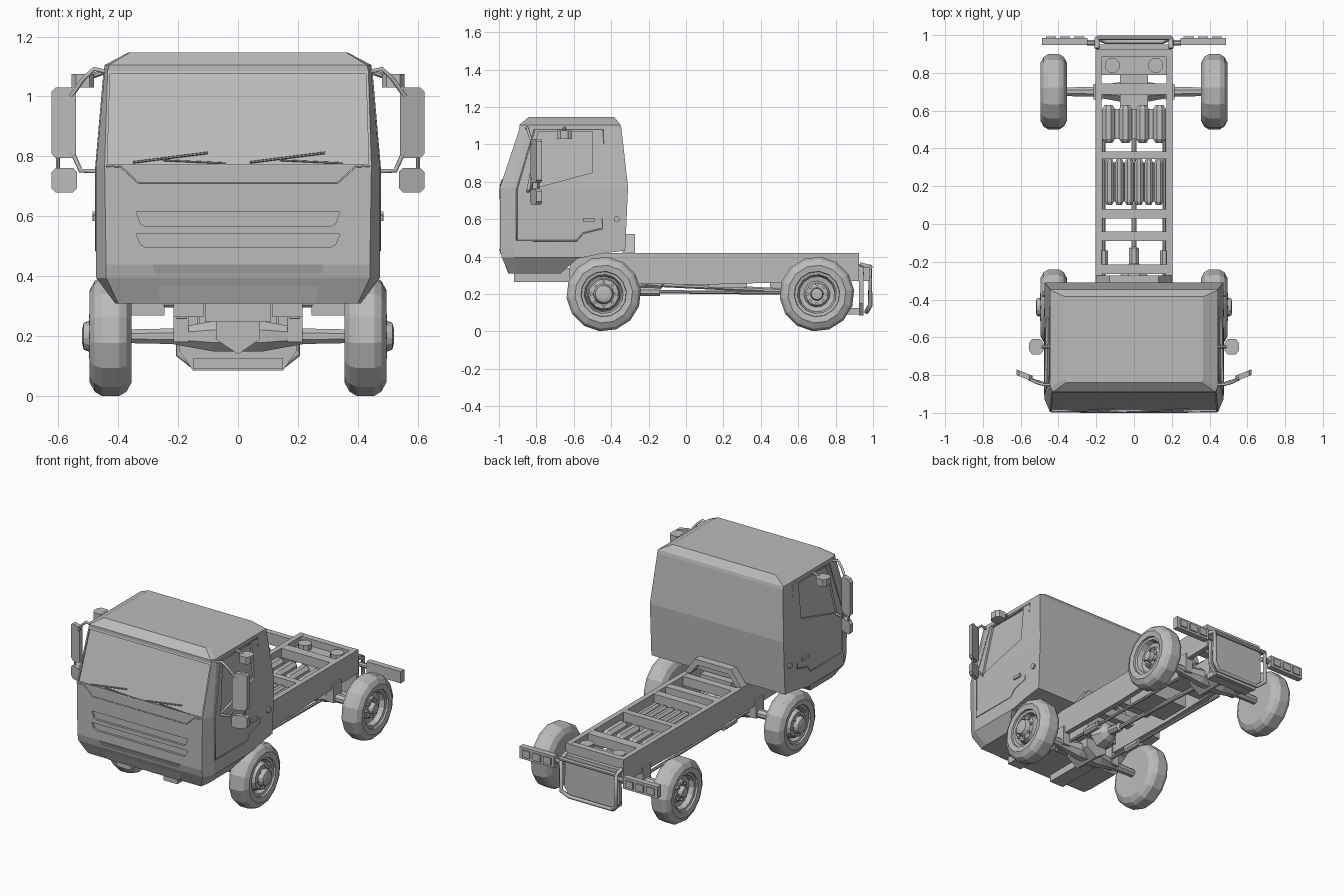
import bpy, bmesh
from math import sin, cos, pi
from mathutils import Vector

if "Cube" in bpy.data.objects:
    bpy.data.objects.remove(bpy.data.objects["Cube"])

grey = bpy.data.materials.new("plain_grey")
grey.use_nodes = True
grey.diffuse_color = (0.5, 0.5, 0.5, 1)
grey.node_tree.nodes["Principled BSDF"].inputs["Base Color"].default_value = (0.5, 0.5, 0.5, 1)
SIDES = ((1, "left_"), (-1, "right_"))


def add(name, mesh):
    mesh.name = name
    mesh.materials.clear()
    mesh.materials.append(grey)
    ob = bpy.data.objects.new(name, mesh)
    bpy.context.collection.objects.link(ob)
    return ob


def loft(name, rings):
    """Closed solid through rings of equal point count."""
    bm = bmesh.new()
    vs = [[bm.verts.new(p) for p in ring] for ring in rings]
    n = len(vs[0])
    for a, b in zip(vs, vs[1:]):
        for i in range(n):
            bm.faces.new((a[i], a[(i + 1) % n], b[(i + 1) % n], b[i]))
    bm.faces.new(vs[0])
    bm.faces.new(vs[-1])
    bmesh.ops.recalc_face_normals(bm, faces=bm.faces)
    me = bpy.data.meshes.new(name)
    bm.to_mesh(me)
    bm.free()
    return add(name, me)


def prism(name, pts, place, d0, d1):
    return loft(name, [[place(u, v, d) for u, v in pts] for d in (d0, d1)])


def box(name, x0, x1, y0, y1, z0, z1):
    pts = ((x0, y0), (x1, y0), (x1, y1), (x0, y1))
    return prism(name, pts, lambda x, y, z: (x, y, z), z0, z1)


def lathe(name, centre, axis, profile, n=12):
    """Turn (offset, radius) pairs about an axis."""
    axis = Vector(axis).normalized()
    u = axis.orthogonal().normalized()
    v = axis.cross(u)
    c = Vector(centre)
    return loft(name, [[c + axis * t + (u * cos(a) + v * sin(a)) * r
                        for a in (2 * pi * (i + 0.5) / n for i in range(n))]
                       for t, r in profile])


def rod(name, a, b, r, n=8):
    d = Vector(b) - Vector(a)
    return lathe(name, a, d, [(0, r), (d.length, r)], n)


def tube(name, pts, r, closed=False):
    cu = bpy.data.curves.new(name, "CURVE")
    cu.dimensions = "3D"
    cu.bevel_depth = r
    cu.bevel_resolution = 1
    cu.use_fill_caps = True
    sp = cu.splines.new("POLY")
    sp.points.add(len(pts) - 1)
    for p, q in zip(sp.points, pts):
        p.co = (*q, 1)
    sp.use_cyclic_u = closed
    tmp = bpy.data.objects.new(name + "_path", cu)
    bpy.context.collection.objects.link(tmp)
    bpy.context.view_layer.update()
    me = bpy.data.meshes.new_from_object(tmp.evaluated_get(bpy.context.evaluated_depsgraph_get()))
    bpy.data.objects.remove(tmp)
    return add(name, me)


def cut(target, cutter):
    m = target.modifiers.new("cut", "BOOLEAN")
    m.operation, m.solver, m.object = "DIFFERENCE", "EXACT", cutter
    bpy.context.view_layer.update()
    me = bpy.data.meshes.new_from_object(target.evaluated_get(bpy.context.evaluated_depsgraph_get()))
    target.modifiers.clear()
    target.data = me
    bpy.data.objects.remove(cutter)


# Cab surface helpers: d is the distance outwards from the panel
def on_side(s):
    return lambda y, z, d: (s * (0.473 - max(0, z - 0.77) * 0.089 + d), y, z)


def on_front(x, z, d):
    return (x, -0.995 + max(0, z - 0.77) * 0.33 - d, z)


# Cab shell: z, front y, front half width, corner y, side half width, back y
levels = ((0.31, -0.945, 0.40, -0.89, 0.41, -0.33), (0.395, -0.985, 0.44, -0.92, 0.473, -0.327),
          (0.44, -0.995, 0.44, -0.92, 0.473, -0.325), (0.77, -0.995, 0.445, -0.93, 0.473, -0.31),
          (1.085, -0.89, 0.435, -0.85, 0.445, -0.345), (1.105, -0.89, 0.43, -0.86, 0.445, -0.35),
          (1.147, -0.84, 0.36, -0.82, 0.365, -0.385))
cab = loft("cab", [[(xf, yf, z), (xs, yc, z), (xs, yb, z), (-xs, yb, z), (-xs, yc, z), (-xf, yf, z)]
                   for z, yf, xf, yc, xs, yb in levels])
arch = ((-0.67, 0.2), (-0.67, 0.31), (-0.58, 0.39), (-0.43, 0.42), (-0.25, 0.44), (-0.25, 0.2))
cut(cab, prism("arch_cutter", arch, lambda y, z, x: (x, y, z), -0.6, 0.6))

# Windscreen recess, grille slots and bumper panel
glass = ((-0.436, 0.775), (0.436, 0.775), (0.427, 1.075), (-0.427, 1.075))
cut(cab, prism("glass_cutter", glass, on_front, -0.01, 0.06))
for top, bottom in ((0.615, 0.567), (0.541, 0.498)):
    slot = ((-0.34, top), (0.34, top), (0.325, bottom + 0.008), (0.31, bottom),
            (-0.31, bottom), (-0.325, bottom + 0.008))
    cut(cab, prism("slot_cutter", slot, on_front, -0.014, 0.06))
tube("front_brow", [on_front(x, z, 0) for x, z in
                    ((-0.44, 0.768), (-0.39, 0.765), (-0.33, 0.71), (0.33, 0.71), (0.39, 0.765), (0.44, 0.768))], 0.003)
prism("bumper_panel", ((-0.285, 0.44), (0.285, 0.44), (0.255, 0.31), (-0.255, 0.31)),
      lambda x, z, d: (x, -0.995 + (0.44 - z) * 0.385 - d, z), -0.01, 0.005)

# Wipers
for x in (-0.2, 0.19):
    rod("wiper_arm", on_front(x + 0.16, 0.777, 0.002), on_front(x - 0.05, 0.787, 0.003), 0.003, 6)
    rod("wiper_blade", on_front(x - 0.15, 0.78, 0), on_front(x + 0.1, 0.812, 0), 0.004, 6)

# Doors, windows, handles and mirrors
window = ((-0.79, 1.07), (-0.5, 1.07), (-0.5, 0.85), (-0.85, 0.755))
door = ((-0.905, 0.485), (-0.585, 0.485), (-0.55, 0.525), (-0.45, 0.55), (-0.44, 1.08), (-0.81, 1.08), (-0.905, 0.76))
for s, side in SIDES:
    place = on_side(s)
    cut(cab, prism("window_cutter", window, place, -0.012, 0.06))
    tube(side + "door_seam", [place(y, z, 0) for y, z in door], 0.004, True)
    prism(side + "door_handle", ((-0.55, 0.585), (-0.49, 0.585), (-0.49, 0.605), (-0.55, 0.605)), place, -0.01, 0.01)
    rod(side + "filler_cap", place(-0.37, 0.6, 0), place(-0.37, 0.6, 0.012), 0.017)

    def mirror(x, z, d):
        return (s * x, -0.82 + (x - 0.54) * 0.4 + d, z)
    for part, x0, x1, z0, z1 in (("main_mirror", 0.54, 0.622, 0.795, 1.03), ("wide_mirror", 0.537, 0.622, 0.68, 0.762)):
        c = 0.014
        outline = ((x0 + c, z0), (x1 - c, z0), (x1, z0 + c), (x1, z1 - c),
                   (x1 - c, z1), (x0 + c, z1), (x0, z1 - c), (x0, z0 + c))
        prism(side + part, outline, mirror, -0.012, 0.018)
    tube(side + "mirror_upper_arm", [(s * x, y, z) for x, y, z in
         ((0.43, -0.85, 1.08), (0.48, -0.85, 1.092), (0.515, -0.84, 1.06), (0.557, -0.82, 1.0))], 0.008)
    tube(side + "mirror_lower_arm", [(s * x, y, z) for x, y, z in
         ((0.46, -0.85, 0.75), (0.525, -0.83, 0.752), (0.555, -0.82, 0.82))], 0.008)
    rod(side + "mirror_link", (s * 0.6, -0.79, 0.74), (s * 0.6, -0.79, 0.82), 0.007)
    prism(side + "kerb_mirror", ((0.48, -0.67), (0.495, -0.69), (0.54, -0.69), (0.555, -0.67),
                                 (0.555, -0.63), (0.54, -0.61), (0.495, -0.61), (0.48, -0.63)),
          lambda x, y, z: (s * x, y, z), 1.03, 1.075)
    rod(side + "kerb_mirror_arm", (s * 0.44, -0.65, 1.085), (s * 0.51, -0.65, 1.06), 0.01)

# Chassis rails and crossmembers
for s, side in SIDES:
    lo, hi = sorted((s * 0.172, s * 0.205))
    prism(side + "frame_rail", ((-0.62, 0.26), (0.1, 0.25), (0.6, 0.265), (0.925, 0.27), (0.925, 0.42), (-0.62, 0.42)),
          lambda y, z, x: (x, y, z), lo, hi)
    lo, hi = sorted((s * 0.115, s * 0.215))
    box(side + "front_rail", lo, hi, -0.92, -0.62, 0.265, 0.34)
for y, w in ((-0.24, 0.05), (-0.065, 0.05), (0.055, 0.05), (0.365, 0.04), (0.715, 0.06), (0.905, 0.04)):
    box("crossmember", -0.18, 0.18, y - w / 2, y + w / 2, 0.36, 0.419)
box("rear_deck", -0.18, 0.18, 0.79, 0.89, 0.355, 0.375)
for x in (-0.115, 0.115):
    rod("deck_cap", (x, 0.84, 0.37), (x, 0.84, 0.41), 0.042)
tunnel = ((-0.2, 0.42), (-0.13, 0.52), (0.13, 0.52), (0.2, 0.42), (0.16, 0.42), (0.11, 0.485), (-0.11, 0.485), (-0.16, 0.42))
prism("tunnel_frame", tunnel, lambda x, z, y: (x, y, z), -0.34, -0.272)

# Ribbed tanks between the rails
for y0, y1, xs, r in ((0.43, 0.63, (-0.135, -0.045, 0.045, 0.135), 0.036),
                      (0.1, 0.345, [i * 0.052 - 0.13 for i in range(6)], 0.025)):
    for x in xs:
        lathe("tank_rib", (x, y0, 0.365), (0, 1, 0),
              [(0, r * 0.6), (0.02, r), (y1 - y0 - 0.02, r), (y1 - y0, r * 0.6)], 8)
    box("tank_body", xs[0], xs[-1], y0 + 0.02, y1 - 0.02, 0.235, 0.36)

# Engine, gearbox and drive shaft
box("engine", -0.11, 0.11, -0.6, -0.3, 0.25, 0.42)
lathe("gearbox", (0, -0.3, 0.27), (0, 1, -0.1), [(0, 0.09), (0.06, 0.06), (0.09, 0.028), (0.17, 0.028), (0.18, 0.014)], 8)
rod("drive_shaft", (0, -0.13, 0.25), (0, 0.68, 0.21), 0.014)
for s, side in SIDES:
    rod(side + "side_link", (s * 0.16, -0.4, 0.215), (s * 0.16, 0.6, 0.205), 0.01)
    rod(side + "link_sleeve", (s * 0.16, -0.26, 0.213), (s * 0.16, -0.14, 0.211), 0.024)

# Axles with differentials
for y, name in ((-0.44, "front_"), (0.7, "rear_")):
    lathe(name + "axle", (0, y, 0.2), (1, 0, 0),
          [(-0.4, 0.024), (-0.22, 0.028), (-0.08, 0.055), (0.08, 0.055), (0.22, 0.028), (0.4, 0.024)], 8)
    prism(name + "differential", ((-0.09, 0.3), (0.09, 0.3), (0.09, 0.19), (0, 0.14), (-0.09, 0.19)),
          lambda x, z, d: (x * (1 - abs(d) * 2), y + d, z), -0.09, 0.09)
    for s, side in SIDES:
        box(side + name + "spring_mount", s * 0.19 - 0.025, s * 0.19 + 0.025, y - 0.04, y + 0.04, 0.18, 0.3)

# Wheels
tyre = [(0.357, 0.08), (0.355, 0.155), (0.372, 0.186), (0.395, 0.2), (0.455, 0.2), (0.478, 0.186), (0.495, 0.155),
        (0.49, 0.122), (0.478, 0.12), (0.475, 0.105), (0.445, 0.095)]
hubs = {"front_": [(0.45, 0.088), (0.485, 0.08), (0.487, 0.055), (0.515, 0.045), (0.52, 0.025)],
        "rear_": [(0.44, 0.07), (0.455, 0.06), (0.455, 0.035), (0.485, 0.03), (0.487, 0.015)]}
for y, name, bolt_r, bolt_x in ((-0.44, "front_", 0.066, 0.497), (0.7, "rear_", 0.052, 0.467)):
    for s, side in SIDES:
        lathe(side + name + "wheel", (0, y, 0.2), (s, 0, 0), tyre + hubs[name], 14)
        for i in range(8):
            a = i * pi / 4
            p = (s * (bolt_x - 0.035), y + bolt_r * cos(a), 0.2 + bolt_r * sin(a))
            rod(side + name + "wheel_bolt", p, (s * bolt_x, p[1], p[2]), 0.009, 6)

# Rear guard: folded plate, tube loop and lamp boards
guard = ((-0.19, 0.36), (0.19, 0.36), (0.195, 0.15), (0.15, 0.085), (-0.15, 0.085), (-0.195, 0.15))
prism("rear_guard_plate", guard, lambda x, z, y: (x, y, z), 0.925, 0.95)
box("rear_guard_foot", -0.15, 0.15, 0.86, 0.95, 0.09, 0.125)
tube("rear_guard_loop", [(x, y, z) for x, y, z in
     ((-0.195, 0.93, 0.36), (-0.195, 0.985, 0.345), (-0.195, 0.985, 0.14), (-0.15, 0.965, 0.105),
      (0.15, 0.965, 0.105), (0.195, 0.985, 0.14), (0.195, 0.985, 0.345), (0.195, 0.93, 0.36))], 0.013)
rod("rear_guard_top_bar", (-0.195, 0.985, 0.345), (0.195, 0.985, 0.345), 0.013)
for s, side in SIDES:
    lo, hi = sorted((s * 0.245, s * 0.488))
    box(side + "lamp_board", lo, hi, 0.948, 0.985, 0.27, 0.345)
    rod(side + "lamp_bracket", (s * 0.19, 0.96, 0.31), (s * 0.25, 0.96, 0.31), 0.015)
    for x in (0.29, 0.365, 0.44):
        box(side + "lamp", s * x - 0.027, s * x + 0.027, 0.98, 0.993, 0.285, 0.33)
